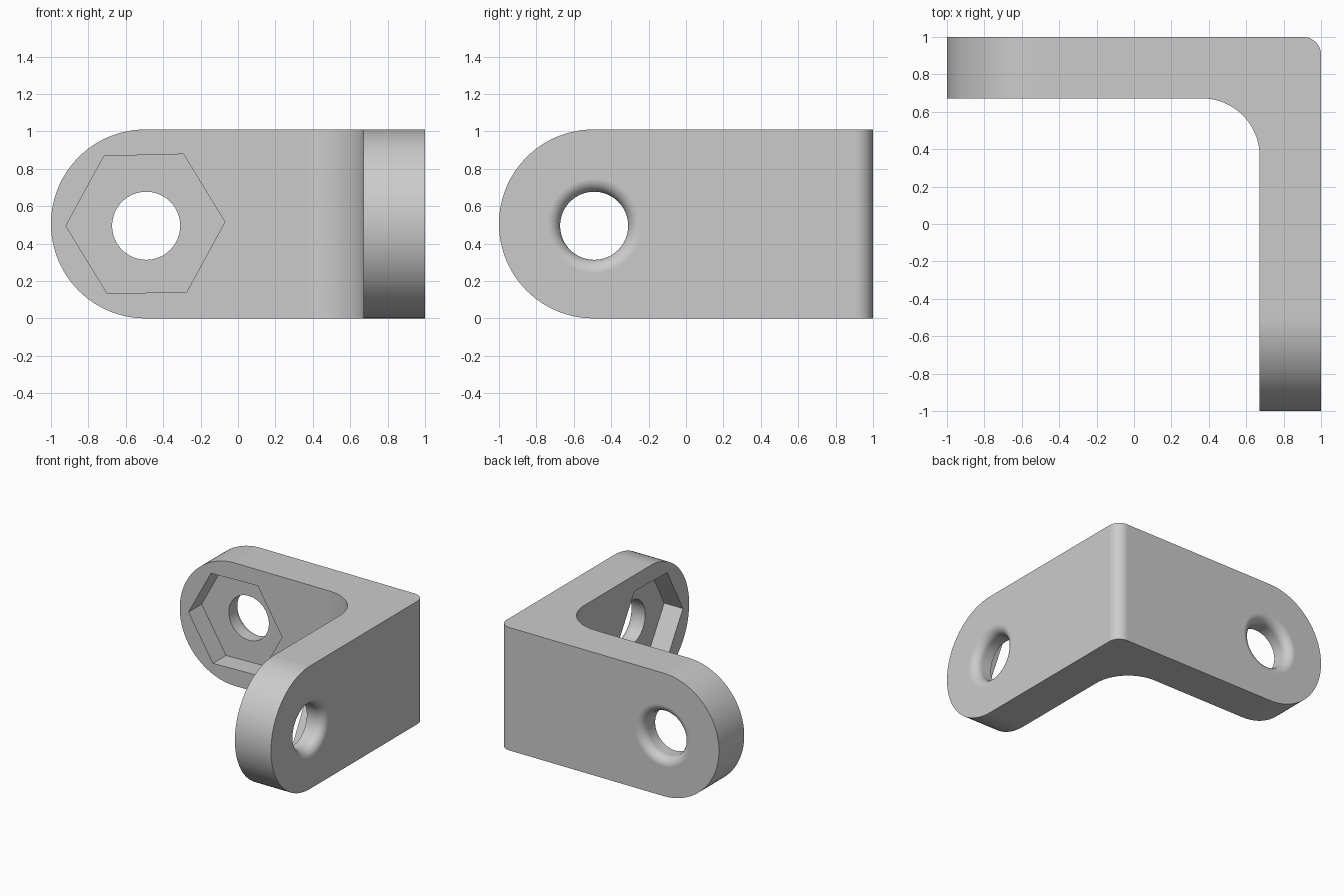
import bpy, bmesh, math
from mathutils import Matrix, Vector

cube = bpy.data.objects.get("Cube")
if cube:
    bpy.data.objects.remove(cube, do_unlink=True)

HEIGHT = 1.01
END = HEIGHT / 2              # radius of the rounded leg ends
CX, CZ = END - 1, END         # centre of the rounded end
HOLE_X, HOLE_Z = -0.491, 0.495
HOLE, HOLE_FILLET = 0.182, 0.07
INNER = 0.672                 # inner wall position
INNER_FILLET, OUTER_FILLET = 0.31, 0.095
SWAP = Matrix(((0, 1, 0, 0), (1, 0, 0, 0), (0, 0, 1, 0), (0, 0, 0, 1)))

metal = bpy.data.materials.new("plain grey")
metal.use_nodes = True
grey = (0.6, 0.6, 0.6, 1)
metal.diffuse_color = grey
metal.node_tree.nodes["Principled BSDF"].inputs["Base Color"].default_value = grey


def arc(cx, cy, r, start, end, steps):
    angles = [math.radians(start + (end - start) * i / steps) for i in range(steps + 1)]
    return [(cx + r * math.cos(a), cy + r * math.sin(a)) for a in angles]


def finish(name, bm, swap=False):
    """Make an object; swap mirrors it onto the other leg."""
    bm.normal_update()
    bmesh.ops.recalc_face_normals(bm, faces=bm.faces)
    if swap:
        bm.transform(SWAP)
        bmesh.ops.reverse_faces(bm, faces=bm.faces)
    mesh = bpy.data.meshes.new(name)
    bm.to_mesh(mesh)
    bm.free()
    mesh.materials.append(metal)
    obj = bpy.data.objects.new(name, mesh)
    bpy.context.collection.objects.link(obj)
    return obj


def prism(points, direction):
    bm = bmesh.new()
    face = bm.faces.new([bm.verts.new(p) for p in points])
    bottom = face.copy()
    top = bmesh.ops.translate(bm, verts=face.verts, vec=Vector(direction))
    lower, upper = list(bottom.verts), list(face.verts)
    for i in range(len(upper)):
        bm.faces.new((lower[i - 1], lower[i], upper[i], upper[i - 1]))
    return bm


def across(points, y0, y1):
    """Prism through a leg from an x/z outline."""
    return prism([(x, y0, z) for x, z in points], (0, y1 - y0, 0))


def hole_cutter():
    """Round hole whose outer rim flares into a fillet."""
    f = HOLE_FILLET
    rim = arc(HOLE + f, 1 - f, f, 180, 90, 10)
    profile = [(0, 0.5), (HOLE, 0.5)] + rim + [(HOLE + f, 1.1), (0, 1.1)]
    bm = bmesh.new()
    verts = [bm.verts.new((HOLE_X + r, y, HOLE_Z)) for r, y in profile]
    edges = [bm.edges.new(pair) for pair in zip(verts, verts[1:])]
    bmesh.ops.spin(bm, geom=verts + edges, cent=(HOLE_X, 0, HOLE_Z), axis=(0, 1, 0),
                   angle=math.tau, steps=64)
    bmesh.ops.remove_doubles(bm, verts=bm.verts, dist=0.0001)
    return bm


# L-shaped body with a small outer and a large inner corner radius
outline = [(-1, 1), (-1, INNER)]
outline += arc(INNER - INNER_FILLET, INNER - INNER_FILLET, INNER_FILLET, 90, 0, 20)
outline += [(INNER, -1), (1, -1)]
outline += arc(1 - OUTER_FILLET, 1 - OUTER_FILLET, OUTER_FILLET, 0, 90, 10)
bracket = finish("bracket", prism([(x, y, 0) for x, y in outline], (0, 0, HEIGHT)))

# Round each leg end, sink the hexagonal nut pocket and drill the hole
round_end = arc(CX, CZ, END, 90, 270, 48)
round_end += [(CX, -0.2), (-1.2, -0.2), (-1.2, 1.2), (CX, 1.2)]
pocket = arc(CX, CZ, 0.425, 1.4, 301.4, 5)
cutters = []
for swap in (False, True):
    cutters.append(finish("end_cutter", across(round_end, 0.5, 1.2), swap))
    cutters.append(finish("pocket_cutter", across(pocket, 0.5, INNER + 0.17), swap))
    cutters.append(finish("hole_cutter", hole_cutter(), swap))

bpy.ops.object.select_all(action="DESELECT")
bpy.context.view_layer.objects.active = bracket
bracket.select_set(True)
for cutter in cutters:
    cutter.hide_render = True
    cut = bracket.modifiers.new("cut", "BOOLEAN")
    cut.operation = "DIFFERENCE"
    cut.solver = "EXACT"
    cut.object = cutter
    bpy.ops.object.modifier_apply(modifier=cut.name)
    bpy.data.objects.remove(cutter, do_unlink=True)

# Smooth the curves while keeping the flats flat
bpy.ops.object.shade_smooth_by_angle(angle=math.radians(30))
weighted = bracket.modifiers.new("flat_faces", "WEIGHTED_NORMAL")
weighted.keep_sharp = True
